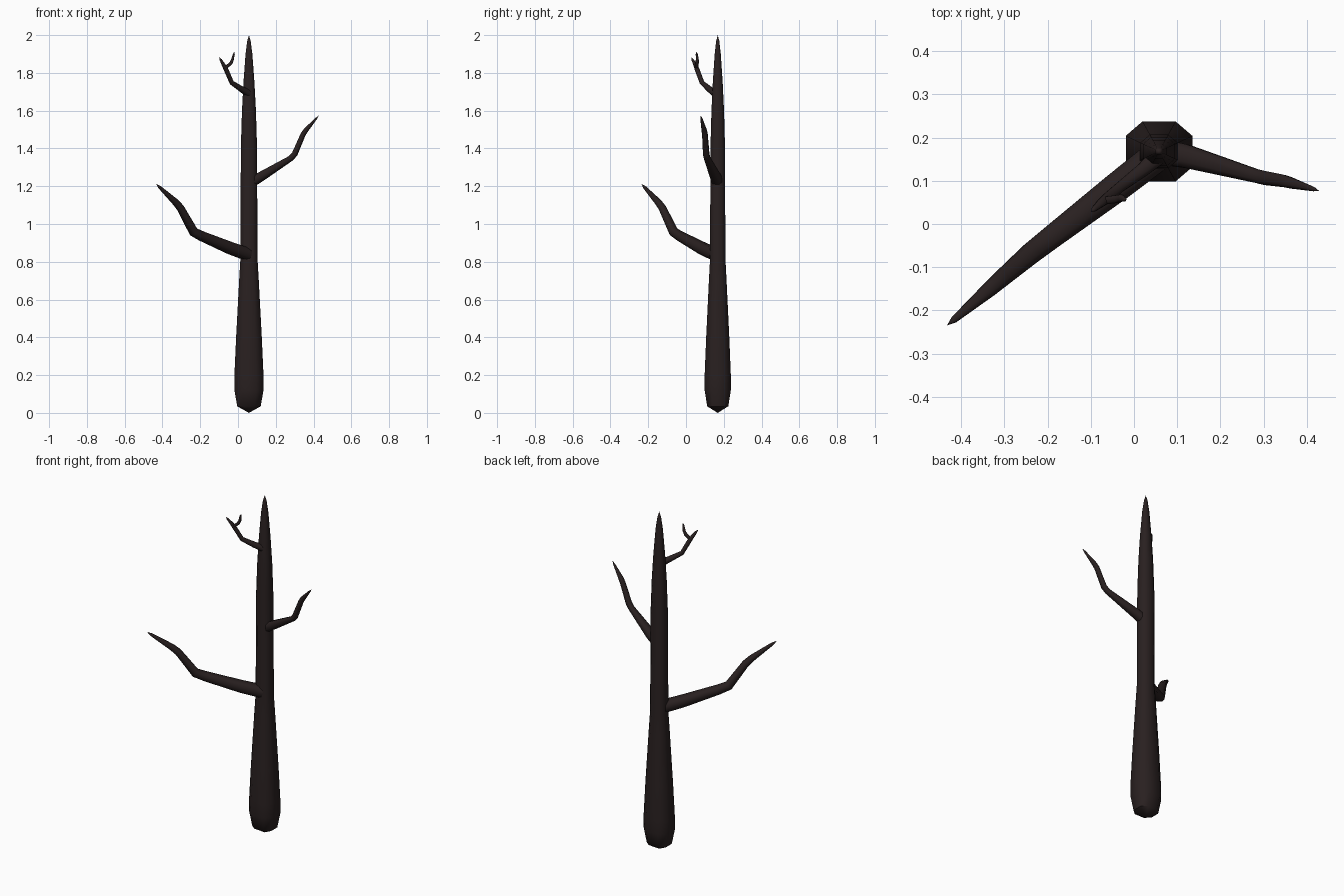
import bpy, bmesh, math
from mathutils import Vector

if "Cube" in bpy.data.objects:
    bpy.data.objects.remove(bpy.data.objects["Cube"])

bark = bpy.data.materials.new("dark_bark")
bark.diffuse_color = (0.022, 0.0145, 0.0145, 1)
bark.use_nodes = True
bark.node_tree.nodes["Principled BSDF"].inputs["Base Color"].default_value = bark.diffuse_color

# Eight-sided section, slightly wider than deep
SECTION = [(1, .47), (.5, .9), (-.5, .9), (-1, .47),
           (-1, -.47), (-.5, -.9), (.5, -.9), (1, -.47)]


def limb(name, stations):
    """Tapered eight-sided limb through (x, y, z, radius) stations, pointed ends."""
    pts = [Vector(s[:3]) for s in stations]
    bm = bmesh.new()
    rings = []
    for i, p in enumerate(pts):
        t = Vector((0, 0, 0))
        if i > 0:
            t += (p - pts[i - 1]).normalized()
        if i < len(pts) - 1:
            t += (pts[i + 1] - p).normalized()
        t.normalize()
        # cross-section axes, upright trunk keeps world x and y
        u = Vector((1, 0, 0)) if abs(t.z) > .999 else Vector((0, 0, 1)).cross(t).normalized()
        v = t.cross(u)
        r = stations[i][3]
        if r == 0:
            rings.append([bm.verts.new(p)])
        else:
            rings.append([bm.verts.new(p + u * a * r + v * b * r) for a, b in SECTION])
    for A, B in zip(rings, rings[1:]):
        for k in range(8):
            n = (k + 1) % 8
            if len(A) == 1:
                bm.faces.new((A[0], B[n], B[k]))
            elif len(B) == 1:
                bm.faces.new((A[k], A[n], B[0]))
            else:
                bm.faces.new((A[k], A[n], B[n], B[k]))
    if len(rings[0]) > 1:
        bm.faces.new(rings[0][::-1])
    bmesh.ops.recalc_face_normals(bm, faces=bm.faces)
    me = bpy.data.meshes.new(name)
    bm.to_mesh(me)
    bm.free()
    me.materials.append(bark)
    ob = bpy.data.objects.new(name, me)
    bpy.context.collection.objects.link(ob)
    bpy.ops.object.select_all(action='DESELECT')
    ob.select_set(True)
    bpy.context.view_layer.objects.active = ob
    bpy.ops.object.shade_smooth_by_angle(angle=math.radians(50))
    return ob


# Trunk: rounded foot, long taper, pointed top
profile = [(0, 0), (.035, .062), (.12, .077), (.2, .077), (.4, .068), (.7, .052),
           (.82, .045), (1.4, .043), (1.6, .037), (1.75, .029), (1.9, .018),
           (1.97, .009), (2, 0)]
limb("trunk", [(.058, .168, z, r) for z, r in profile])

# Large lower branch
limb("lower_branch", [(.05, .155, .84, .036), (-.04, .085, .872, .034),
                      (-.19, -.03, .935, .027), (-.235, -.065, .958, .025),
                      (-.305, -.125, 1.085, .020), (-.33, -.147, 1.115, .018),
                      (-.415, -.22, 1.195, .008), (-.433, -.235, 1.212, 0)])

# Middle branch on the other side
limb("middle_branch", [(.06, .168, 1.215, .03), (.12, .157, 1.25, .027),
                       (.28, .112, 1.348, .016), (.30, .107, 1.37, .016),
                       (.345, .1, 1.475, .014), (.36, .096, 1.497, .013),
                       (.415, .081, 1.56, .005), (.428, .077, 1.574, 0)])

# Small forked twig near the top
limb("upper_twig", [(.058, .158, 1.69, .02), (.02, .125, 1.713, .016),
                    (-.033, .085, 1.748, .012), (-.062, .06, 1.815, .012),
                    (-.075, .05, 1.84, .010), (-.092, .035, 1.87, .006),
                    (-.10, .028, 1.883, 0)])
limb("twig_fork", [(-.07, .054, 1.825, .009), (-.038, .058, 1.85, .009),
                   (-.03, .06, 1.868, .008), (-.022, .057, 1.9, .005),
                   (-.019, .056, 1.912, 0)])
